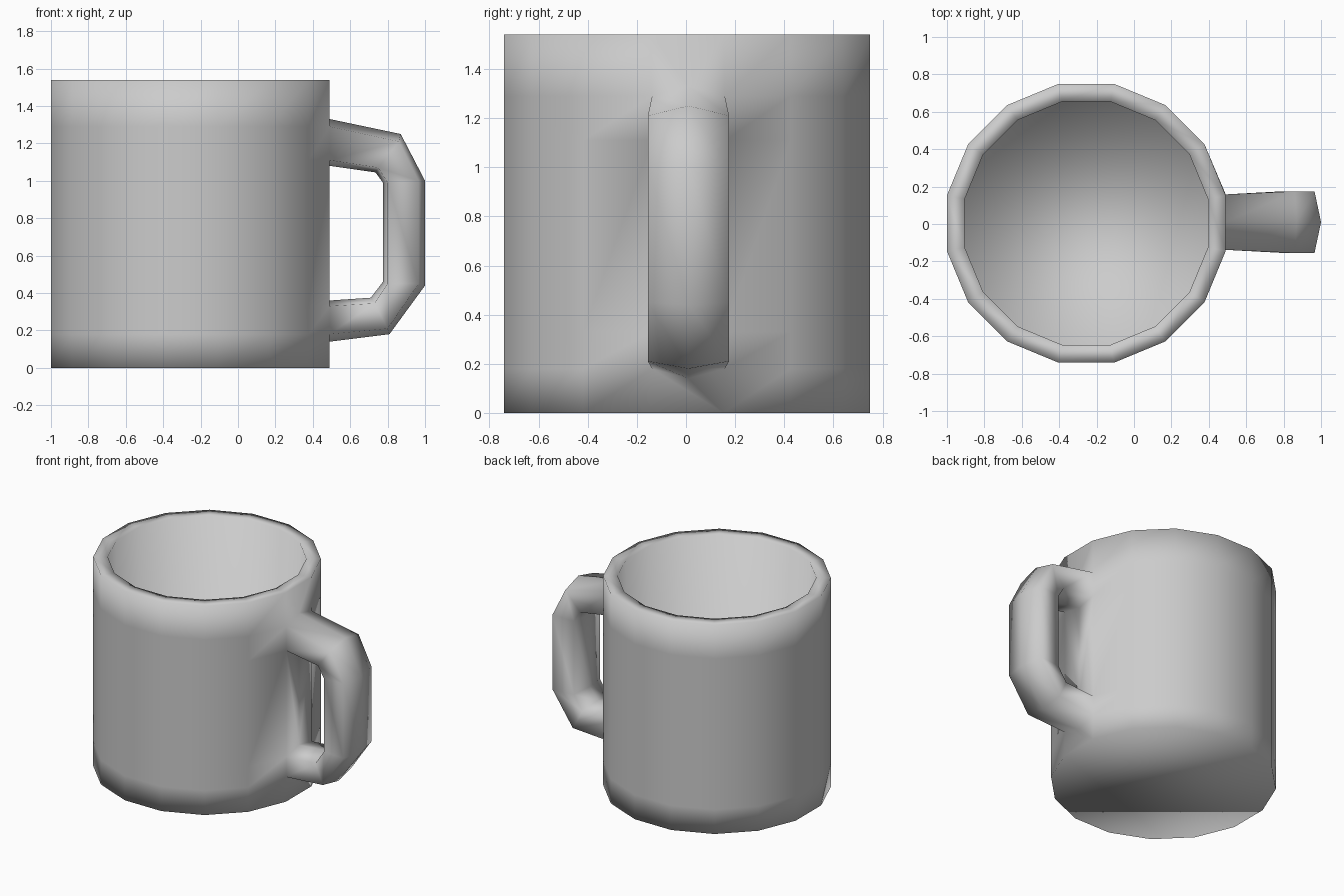
import bpy, bmesh, math

cube = bpy.data.objects.get("Cube")
if cube:
    bpy.data.objects.remove(cube, do_unlink=True)

SIDES = 16
CENTRE_X, CENTRE_Y = -0.255, 0.004
MID_Y = 0.01

# Glaze colour
glaze = bpy.data.materials.new("grey_glaze")
glaze.use_nodes = True
grey = (0.6, 0.6, 0.6, 1)
glaze.diffuse_color = grey
glaze.node_tree.nodes["Principled BSDF"].inputs["Base Color"].default_value = grey

bm = bmesh.new()


def ring(radius, z):
    """One level of the cup, with a flat side towards the handle."""
    verts = []
    for i in range(SIDES):
        a = (i + 0.5) * math.tau / SIDES
        verts.append(bm.verts.new((CENTRE_X + radius * math.cos(a),
                                   CENTRE_Y + radius * math.sin(a), z)))
    return verts


def bridge(lower, upper, sides):
    n = len(lower)
    for i in sides:
        j = (i + 1) % n
        bm.faces.new((lower[i], lower[j], upper[j], upper[i]))


# Cup: flat base, outer wall, rim, inner wall and flat floor
everything = range(SIDES)
outer = [ring(0.76, z) for z in (0, 0.18, 0.33, 1.11, 1.29, 1.54)]
rim, floor = ring(0.663, 1.54), ring(0.663, 0.11)
bm.faces.new(outer[0])
for low, high in zip(outer, outer[1:]):
    bridge(low, high, range(SIDES - 1))     # the last side holds the handle
bridge(outer[-1], rim, everything)
bridge(rim, floor, everything)
bm.faces.new(floor)

# Wall panel around the two handle roots
A = [r[-1] for r in outer]
B = [r[0] for r in outer]
wall_x = A[0].co.x
low_out, low_in, top_in, top_out = [
    bm.verts.new((wall_x, MID_Y, z)) for z in (0.14, 0.36, 1.08, 1.33)]
for v in A[1:5] + B[1:5]:
    v.co.y += MID_Y - CENTRE_Y
bm.faces.new((A[0], B[0], B[1], low_out, A[1]))
bm.faces.new((A[2], low_in, B[2], B[3], top_in, A[3]))
bm.faces.new((A[4], top_out, B[4], B[5], A[5]))


# Handle: six-sided sections, each given as (x, z) of
# outer ridge, outer edge, inner edge, inner ridge
def section(ridge, edge, in_edge, in_ridge):
    wide, narrow = 0.165, 0.152
    points = [(edge, -wide), (ridge, 0), (edge, wide),
              (in_edge, narrow), (in_ridge, 0), (in_edge, -narrow)]
    return [bm.verts.new((p[0], MID_Y + y, p[1])) for p, y in points]


sections = [[A[4], top_out, B[4], B[3], top_in, A[3]]]
sections += [section(*s) for s in (
    ((0.87, 1.25), (0.86, 1.21), (0.75, 1.07), (0.735, 1.045)),
    ((1.0, 1.0), (0.965, 1.0), (0.80, 0.99), (0.775, 0.99)),
    ((1.0, 0.44), (0.965, 0.45), (0.80, 0.45), (0.775, 0.46)),
    ((0.81, 0.18), (0.80, 0.21), (0.73, 0.345), (0.71, 0.375)))]
sections.append([A[1], low_out, B[1], B[2], low_in, A[2]])
for first, second in zip(sections, sections[1:]):
    bridge(first, second, range(6))

bmesh.ops.recalc_face_normals(bm, faces=bm.faces[:])
for face in bm.faces:
    face.smooth = True

mesh = bpy.data.meshes.new("mug")
bm.to_mesh(mesh)
bm.free()
mesh.materials.append(glaze)
mug = bpy.data.objects.new("mug", mesh)
bpy.context.collection.objects.link(mug)
